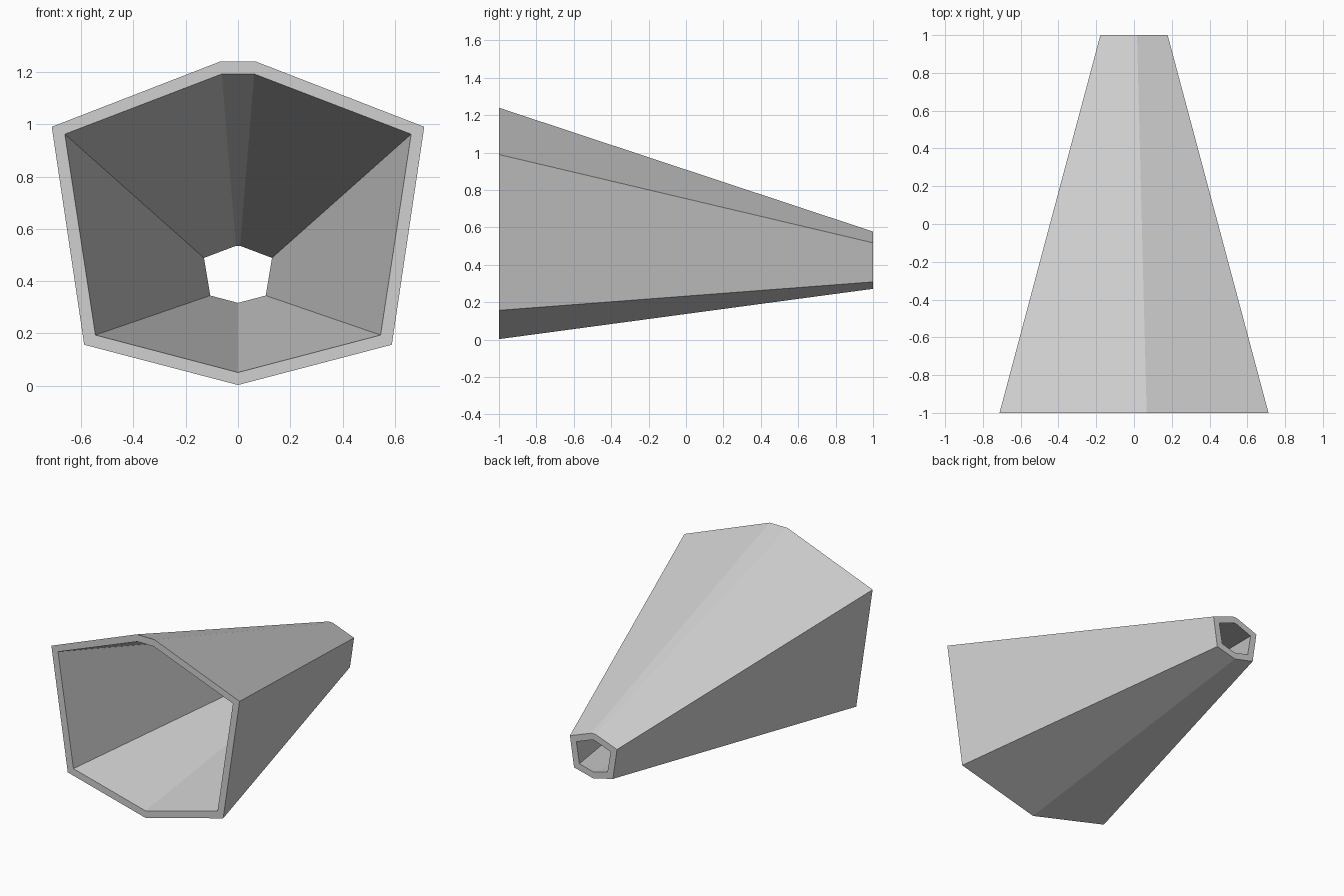
import bpy
import bmesh

cube = bpy.data.objects.get("Cube")
if cube:
    bpy.data.objects.remove(cube, do_unlink=True)

# Single plain grey material
grey = bpy.data.materials.new("light_grey")
grey.use_nodes = True
colour = (0.63, 0.63, 0.63, 1)
grey.diffuse_color = colour
grey.node_tree.nodes["Principled BSDF"].inputs["Base Color"].default_value = colour


def mirrored_ring(bm, half, y):
    """Closed seven-sided ring from its +x half, listed top to bottom point."""
    left = [(-x, z) for x, z in reversed(half) if x > 0]
    return [bm.verts.new((x, y, z)) for x, z in half + left]


def bridge(bm, ring_a, ring_b):
    n = len(ring_a)
    for i in range(n):
        j = (i + 1) % n
        bm.faces.new((ring_a[i], ring_a[j], ring_b[j], ring_b[i]))


# Half profiles: top corner, shoulder, lower corner, keel
front_outer = [(0.067, 1.24), (0.712, 0.99), (0.588, 0.157), (0, 0.003)]
front_inner = [(0.062, 1.192), (0.662, 0.962), (0.545, 0.194), (0, 0.051)]
back_inner = [(0.008, 0.535), (0.13, 0.489), (0.106, 0.345), (0, 0.317)]
back_outer = [(0.016, 0.578), (0.178, 0.518), (0.147, 0.309), (0, 0.272)]

# Open tapered shell: outer wall, front rim, inner wall, back rim
bm = bmesh.new()
rings = [
    mirrored_ring(bm, front_outer, -1),
    mirrored_ring(bm, front_inner, -1),
    mirrored_ring(bm, back_inner, 1),
    mirrored_ring(bm, back_outer, 1),
]
for k in range(4):
    bridge(bm, rings[k], rings[(k + 1) % 4])
bmesh.ops.recalc_face_normals(bm, faces=bm.faces)

mesh = bpy.data.meshes.new("tapered_shell")
bm.to_mesh(mesh)
bm.free()
mesh.materials.append(grey)
shell = bpy.data.objects.new("tapered_shell", mesh)
bpy.context.collection.objects.link(shell)
